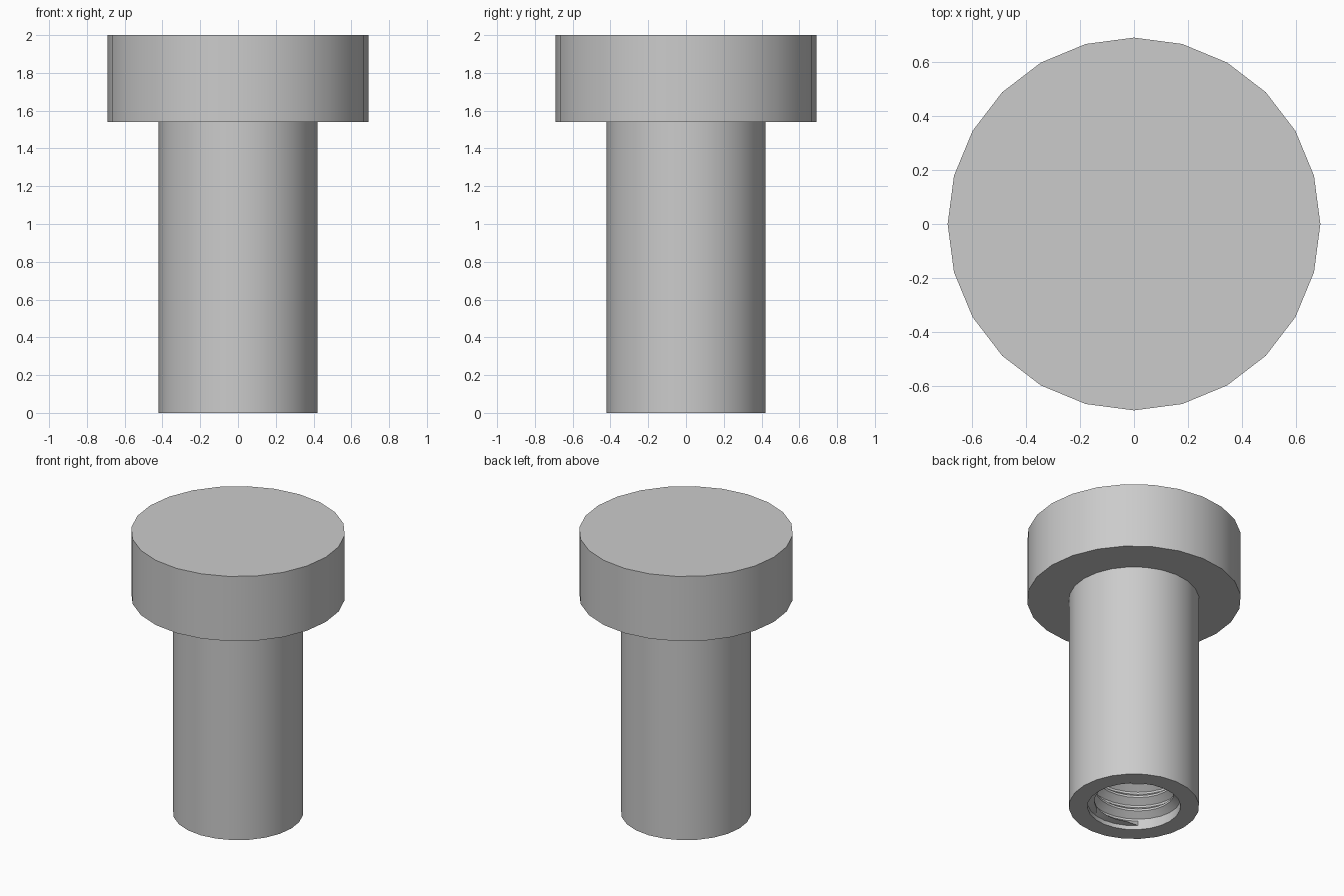
import bpy, bmesh, math

cube = bpy.data.objects.get("Cube")
if cube:
    bpy.data.objects.remove(cube, do_unlink=True)

SIDES = 24
HEAD_R, SHAFT_R, BORE_R, CREST_R = 0.69, 0.42, 0.30, 0.255
HEIGHT, HEAD_Z = 2.0, 1.54
THREAD_START, THREAD_END, PITCH = 0.03, 1.5, 0.1
THREAD_SHAPE = [(0.0, BORE_R), (0.15, BORE_R), (0.5, CREST_R), (0.65, CREST_R)]

grey = bpy.data.materials.new("steel grey")
grey.use_nodes = True
colour = (0.6, 0.6, 0.6, 1)
grey.diffuse_color = colour
grey.node_tree.nodes["Principled BSDF"].inputs["Base Color"].default_value = colour

bm = bmesh.new()


def point(radius, z, step):
    angle = math.tau * step / SIDES
    return bm.verts.new((radius * math.cos(angle), radius * math.sin(angle), z))


def skin(columns):
    """Join neighbouring columns of points with quads."""
    for a, b in zip(columns, columns[1:]):
        for k in range(len(a) - 1):
            bm.faces.new((a[k], b[k], b[k + 1], a[k + 1]))


def lathe(profile):
    skin([[point(r, z, i) for r, z in profile] for i in range(SIDES + 1)])


def disc(radius, z):
    bm.faces.new([point(radius, z, i) for i in range(SIDES)])


def thread_column(step):
    """One column of the helix, levelled off at both ends of the bore."""
    column = []
    for turn in range(-2, round(THREAD_END / PITCH) + 2):
        for fraction, radius in THREAD_SHAPE:
            z = PITCH * (turn + fraction + step / SIDES)
            if z <= THREAD_START or z >= THREAD_END:
                z = min(max(z, THREAD_START), THREAD_END)
                radius = BORE_R
            column.append(point(radius, z, step))
    return column


# Head, shaft and mouth of the bore
lathe([(HEAD_R, HEIGHT), (HEAD_R, HEAD_Z), (SHAFT_R, HEAD_Z),
       (SHAFT_R, 0), (BORE_R, 0), (BORE_R, THREAD_START)])
disc(HEAD_R, HEIGHT)

# Internal thread and blind end of the bore
skin([thread_column(i) for i in range(SIDES + 1)])
disc(BORE_R, THREAD_END)

bmesh.ops.remove_doubles(bm, verts=bm.verts, dist=0.0005)
bmesh.ops.recalc_face_normals(bm, faces=bm.faces)

mesh = bpy.data.meshes.new("threaded_cap_nut")
bm.to_mesh(mesh)
bm.free()
mesh.materials.append(grey)
nut = bpy.data.objects.new("threaded_cap_nut", mesh)
bpy.context.collection.objects.link(nut)

# Smooth round walls with crisp rims
bpy.ops.object.select_all(action="DESELECT")
nut.select_set(True)
bpy.context.view_layer.objects.active = nut
bpy.ops.object.shade_smooth_by_angle(angle=math.radians(30))
